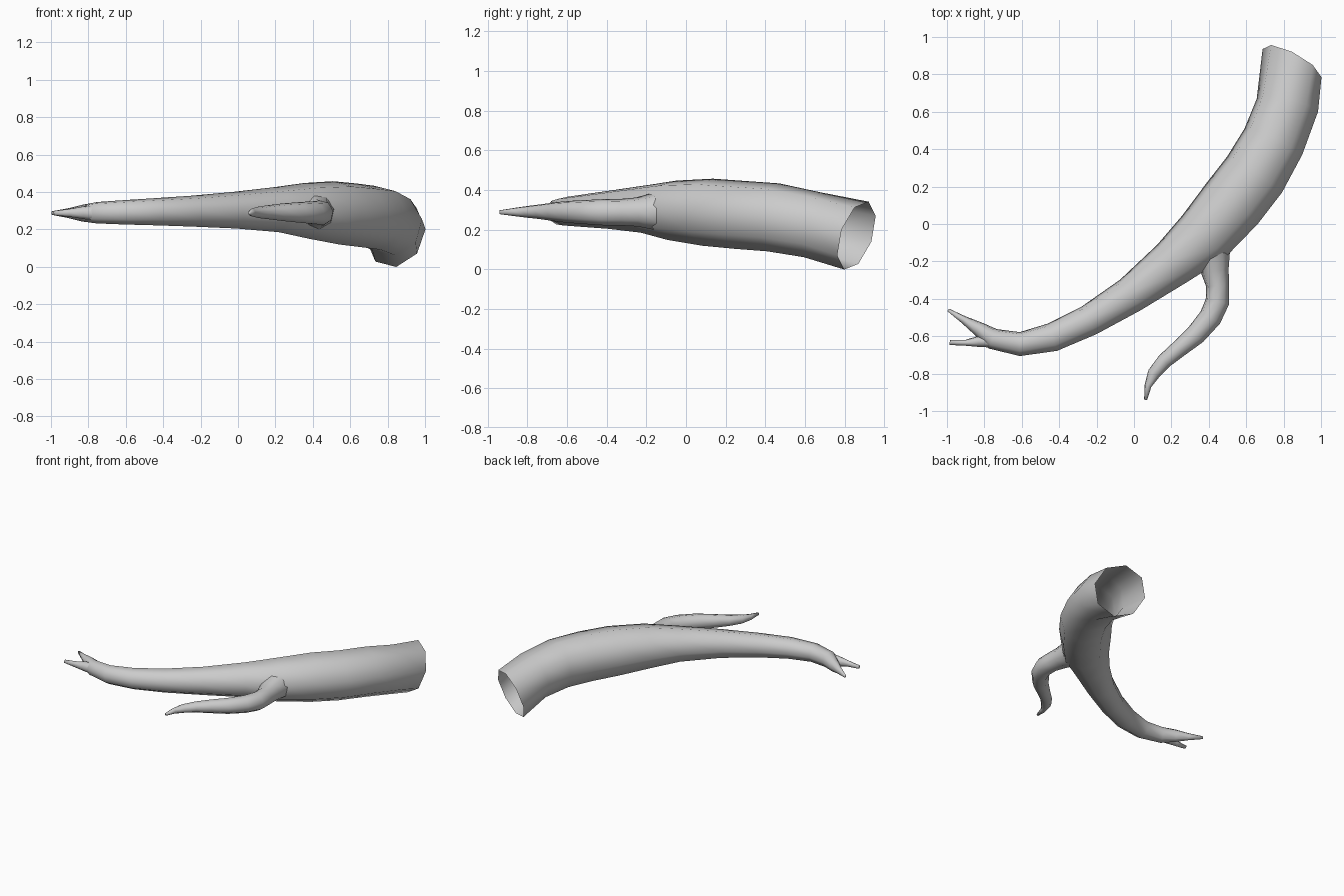
import bpy, bmesh
from math import cos, sin, tau, radians
from mathutils import Vector

UP = Vector((0, 0, 1))


def tube(name, rows, start_dir=None, phase=10, sides=8):
    """Sweep a tapering ring along rows of (x, y, z, side radius, height radius)."""
    pts = [Vector(r[:3]) for r in rows]
    bm = bmesh.new()
    rings = []
    for i, (x, y, z, rs, rh) in enumerate(rows):
        a, b = pts[max(i - 1, 0)], pts[min(i + 1, len(pts) - 1)]
        if 0 < i < len(pts) - 1:
            t = (pts[i] - a).normalized() + (b - pts[i]).normalized()
        else:
            t = b - a
        if i == 0 and start_dir:
            t = Vector(start_dir)
        t.normalize()
        side = UP.cross(t).normalized()
        top = t.cross(side)
        ring = []
        for k in range(sides):
            ang = radians(phase) + tau * k / sides
            ring.append(bm.verts.new(pts[i] + side * rs * cos(ang) + top * rh * sin(ang)))
        rings.append(ring)
    for r0, r1 in zip(rings, rings[1:]):
        for k in range(sides):
            j = (k + 1) % sides
            bm.faces.new((r0[k], r0[j], r1[j], r1[k]))
    bm.faces.new(rings[-1])  # closed tip, root stays open
    bmesh.ops.recalc_face_normals(bm, faces=bm.faces)
    me = bpy.data.meshes.new(name)
    bm.to_mesh(me)
    bm.free()
    for p in me.polygons:
        p.use_smooth = True
    ob = bpy.data.objects.new(name, me)
    bpy.context.collection.objects.link(ob)
    return ob


# Main limb, open at its thick end, ending in the upper fork tip
tube("main_limb", [
    (0.845, 0.86, 0.17, 0.177, 0.182),
    (0.82, 0.635, 0.225, 0.170, 0.170),
    (0.745, 0.44, 0.262, 0.172, 0.175),
    (0.645, 0.265, 0.275, 0.178, 0.174),
    (0.525, 0.11, 0.288, 0.178, 0.172),
    (0.37, -0.07, 0.298, 0.163, 0.152),
    (0.205, -0.21, 0.305, 0.130, 0.122),
    (-0.02, -0.38, 0.302, 0.100, 0.099),
    (-0.24, -0.515, 0.297, 0.085, 0.084),
    (-0.435, -0.605, 0.294, 0.078, 0.074),
    (-0.61, -0.642, 0.291, 0.065, 0.066),
    (-0.755, -0.614, 0.289, 0.057, 0.058),
    (-0.835, -0.558, 0.287, 0.038, 0.045),
    (-0.91, -0.512, 0.287, 0.021, 0.026),
    (-0.994, -0.459, 0.287, 0.008, 0.010),
], start_dir=(-0.46, -0.84, 0.30))

# Lower fork tip
tube("fork_tip", [
    (-0.74, -0.622, 0.289, 0.040, 0.046),
    (-0.83, -0.628, 0.289, 0.030, 0.034),
    (-0.90, -0.635, 0.288, 0.016, 0.022),
    (-0.985, -0.634, 0.287, 0.013, 0.012),
])

# Side branch, flared where it leaves the limb
tube("side_branch", [
    (0.42, -0.16, 0.292, 0.095, 0.095),
    (0.432, -0.25, 0.289, 0.076, 0.074),
    (0.447, -0.33, 0.288, 0.062, 0.068),
    (0.446, -0.415, 0.288, 0.065, 0.067),
    (0.408, -0.50, 0.289, 0.062, 0.062),
    (0.33, -0.592, 0.290, 0.056, 0.056),
    (0.243, -0.665, 0.291, 0.047, 0.048),
    (0.162, -0.733, 0.291, 0.041, 0.038),
    (0.106, -0.80, 0.290, 0.035, 0.030),
    (0.075, -0.865, 0.289, 0.019, 0.021),
    (0.062, -0.94, 0.288, 0.008, 0.010),
])
